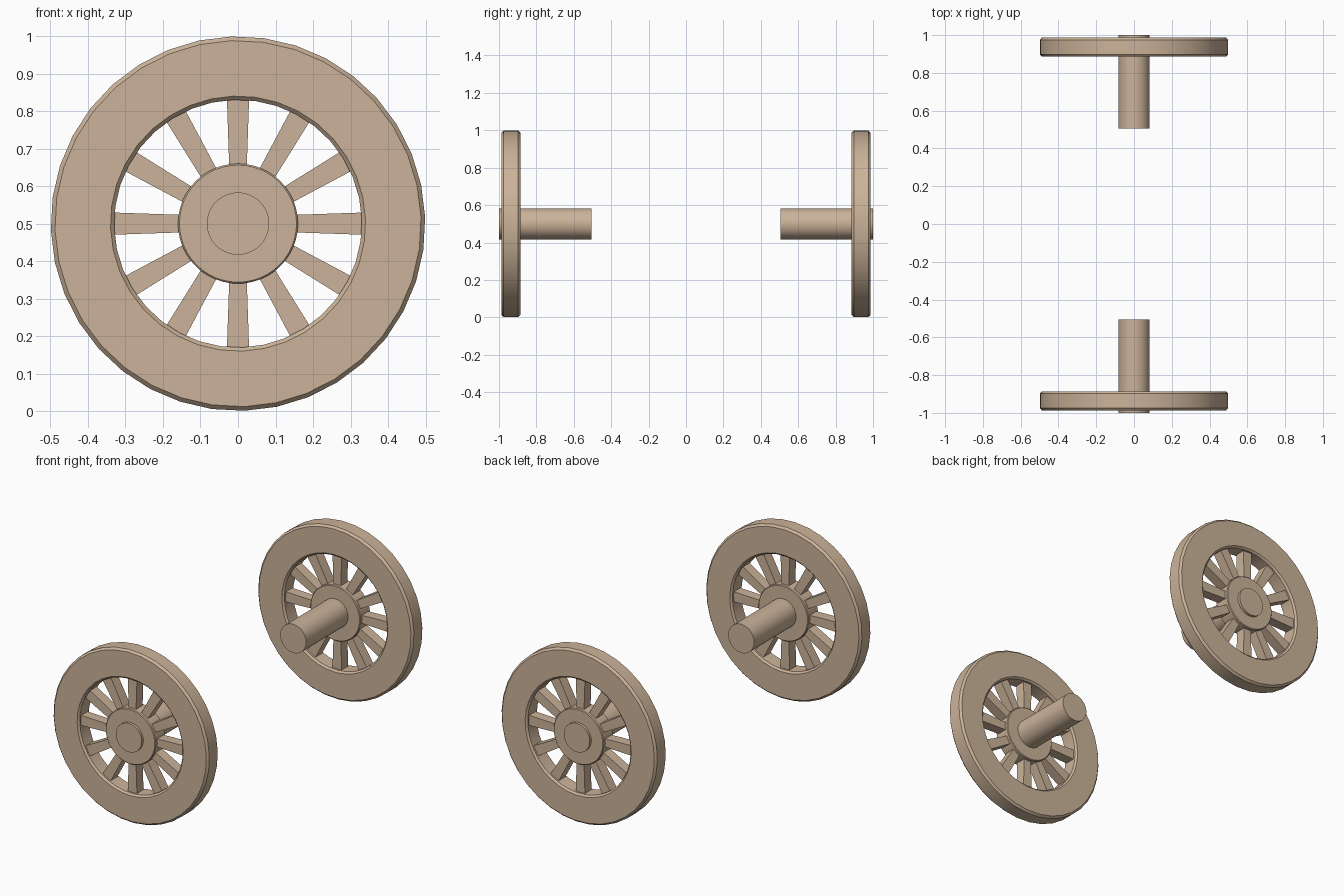
import bpy, bmesh
from math import cos, sin, pi, radians

if "Cube" in bpy.data.objects:
    bpy.data.objects.remove(bpy.data.objects["Cube"])

CZ = 0.5  # wheel centre height

wood = bpy.data.materials.new("brown_wood")
wood.diffuse_color = (0.60, 0.45, 0.32, 1.0)
wood.use_nodes = True
wood.node_tree.nodes["Principled BSDF"].inputs["Base Color"].default_value = wood.diffuse_color


def finish(name, bm):
    """Turn a bmesh of the front wheel part into an object mirrored to the back."""
    bmesh.ops.recalc_face_normals(bm, faces=bm.faces)
    me = bpy.data.meshes.new(name)
    bm.to_mesh(me)
    bm.free()
    me.materials.append(wood)
    ob = bpy.data.objects.new(name, me)
    bpy.context.collection.objects.link(ob)
    bpy.ops.object.select_all(action='DESELECT')
    ob.select_set(True)
    bpy.context.view_layer.objects.active = ob
    bpy.ops.object.shade_smooth_by_angle(angle=radians(25))
    m = ob.modifiers.new("mirror", 'MIRROR')
    m.use_axis = (False, True, False)
    m.use_mirror_merge = False
    return ob


def lathe(name, profile, sides, ring=False, phase=0.0):
    """Revolve (radius, y) points about the axle; ring closes the loop, otherwise ends are capped."""
    bm = bmesh.new()
    loops = [[bm.verts.new((r * cos(2 * pi * i / sides + phase), y,
                            CZ + r * sin(2 * pi * i / sides + phase)))
              for i in range(sides)] for r, y in profile]
    pairs = list(zip(loops, loops[1:]))
    if ring:
        pairs.append((loops[-1], loops[0]))
    else:
        bm.faces.new(loops[0])
        bm.faces.new(loops[-1])
    for a, b in pairs:
        for i in range(sides):
            j = (i + 1) % sides
            bm.faces.new((a[i], a[j], b[j], b[i]))
    return finish(name, bm)


# Chamfered rim
lathe("wheel_rim", [(0.488, -0.987), (0.499, -0.975), (0.499, -0.898), (0.488, -0.886),
                    (0.34, -0.886), (0.33, -0.896), (0.33, -0.977), (0.34, -0.987)],
      36, ring=True, phase=radians(2))

# Hub disc and axle stub
lathe("wheel_hub", [(0.156, -0.985), (0.16, -0.981), (0.16, -0.893), (0.156, -0.889)], 48)
lathe("axle_stub", [(0.083, -1.0), (0.083, -0.505)], 48)

# Twelve spokes, widening towards the rim
bm = bmesh.new()
for k in range(12):
    a = k * pi / 6
    corners = []
    for y in (-0.967, -0.907):
        row = []
        for r, w in ((0.14, 0.023), (0.14, -0.023), (0.345, -0.03), (0.345, 0.03)):
            row.append(bm.verts.new((r * cos(a) - w * sin(a), y,
                                     CZ + r * sin(a) + w * cos(a))))
        corners.append(row)
    f, b = corners
    bm.faces.new(f)
    bm.faces.new(b)
    for i in range(4):
        j = (i + 1) % 4
        bm.faces.new((f[i], f[j], b[j], b[i]))
finish("wheel_spokes", bm)
